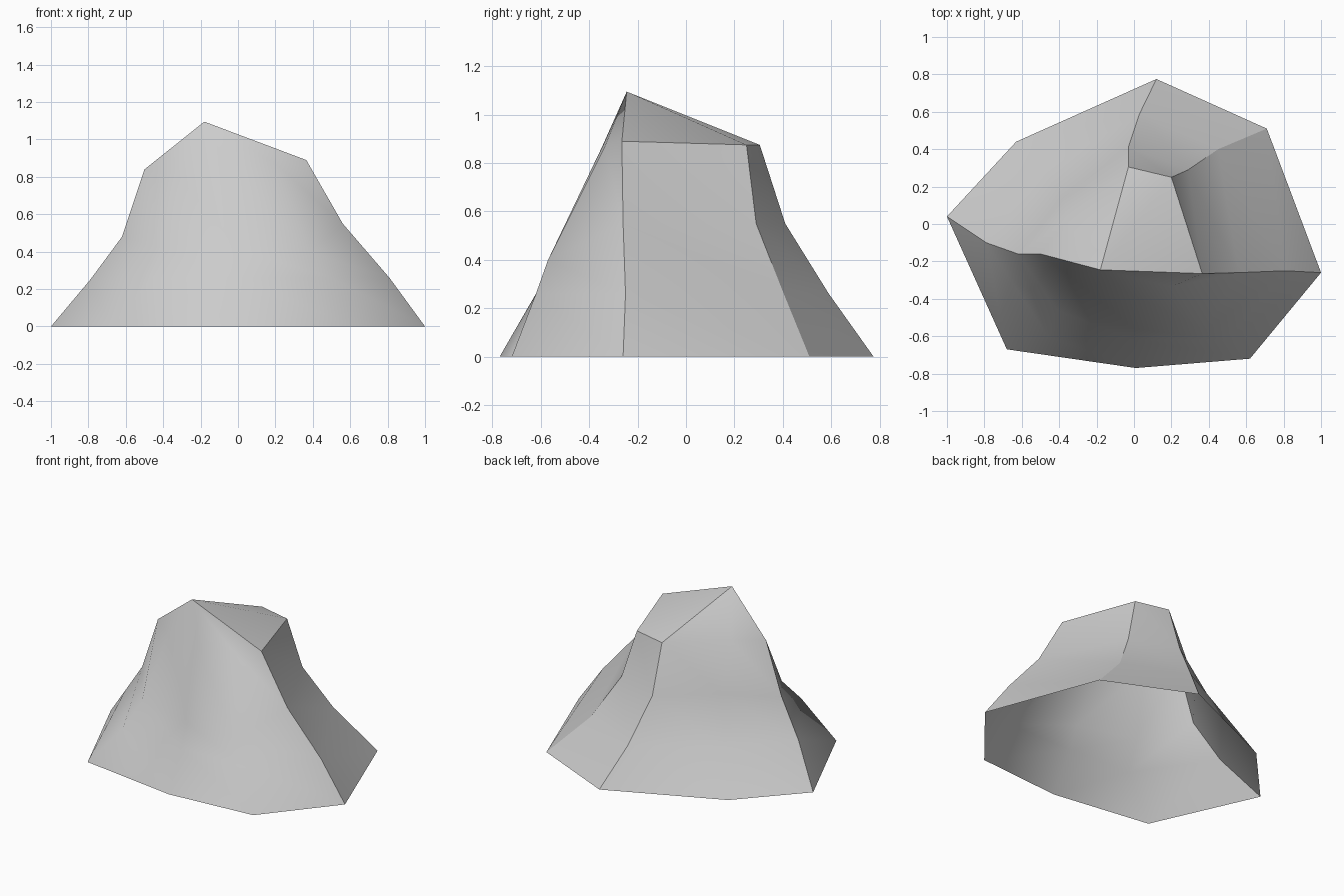
import bpy
import bmesh

# Remove the default cube
default_cube = bpy.data.objects.get("Cube")
if default_cube:
    bpy.data.objects.remove(default_cube, do_unlink=True)

# Single stone colour
stone = bpy.data.materials.new("stone_grey")
stone.use_nodes = True
stone_colour = (0.6, 0.6, 0.6, 1)
stone.diffuse_color = stone_colour
stone.node_tree.nodes["Principled BSDF"].inputs["Base Color"].default_value = stone_colour

# Ribs of the rock, counter-clockwise, each running from the ground to the shoulder
ribs = {
    "back_right": [(.71, .51, 0), (.45, .4, .27), (.29, .29, .55), (.2, .25, .875)],
    "back": [(.12, .775, 0), (.03, .59, .26), (-.03, .41, .55), (-.03, .305, .875)],
    "back_left": [(-.63, .44, 0), (-.48, .28, .27), (-.38, .14, .55), (-.36, .02, .87)],
    "left": [(-1, .04, 0), (-.79, -.1, .25), (-.62, -.16, .48), (-.5, -.16, .84)],
    "front_left": [(-.68, -.67, 0), (-.46, -.6, .26), (-.41, -.46, .42), (-.33, -.29, .82)],
    "front": [(.01, -.77, 0), (0, -.62, .26), (0, -.56, .41), (-.06, -.35, .86)],
    "front_right": [(.62, -.72, 0), (.5, -.62, .26), (.38, -.57, .4), (.2, -.335, .87)],
    "right": [(1, -.26, 0), (.81, -.25, .26), (.56, -.26, .55), (.365, -.265, .89)],
}
peak_position = (-.18, -.245, 1.095)
ridge_names = ("back_right", "back", "left", "right")

bm = bmesh.new()
columns = {name: [bm.verts.new(p) for p in path] for name, path in ribs.items()}
names = list(columns)
peak = bm.verts.new(peak_position)

# Sides, open at the ground and split along one diagonal, and the facets that rise to the peak
for here, following in zip(names, names[1:] + names[:1]):
    a, b = columns[here], columns[following]
    for low in range(len(a) - 1):
        bm.faces.new((a[low], b[low], a[low + 1]))
        bm.faces.new((b[low], b[low + 1], a[low + 1]))
    bm.faces.new((a[-1], b[-1], peak))

# Smooth shading broken along the ridges and around the top
for face in bm.faces:
    face.smooth = True
top_loop = [columns[n][-1] for n in ("right", "back_right", "back")] + [peak]
sharp_paths = [columns[n] for n in ridge_names]
sharp_paths += [top_loop + top_loop[:1], [columns["left"][-1], peak]]
for path in sharp_paths:
    for start, end in zip(path, path[1:]):
        bm.edges.get((start, end)).smooth = False

mesh = bpy.data.meshes.new("rock")
bm.to_mesh(mesh)
bm.free()
mesh.materials.append(stone)
rock = bpy.data.objects.new("rock", mesh)
bpy.context.collection.objects.link(rock)
